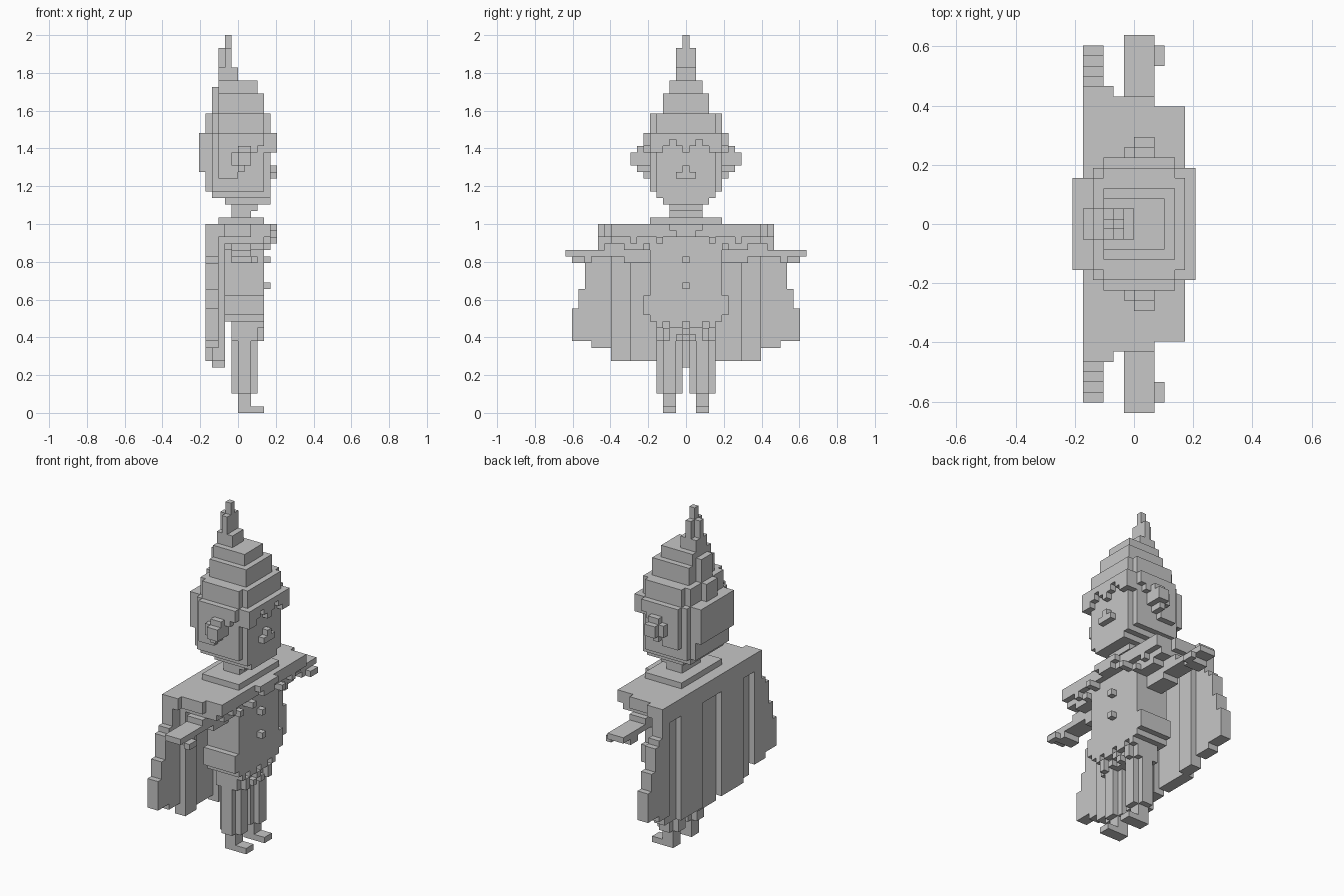
import bpy, bmesh
from mathutils import Matrix, Vector

cube = bpy.data.objects.get("Cube")
if cube:
    bpy.data.objects.remove(cube, do_unlink=True)

UNIT = 2 / 58  # one block
grey = bpy.data.materials.new("plain_grey")
grey.use_nodes = True
grey.diffuse_color = (0.57, 0.57, 0.57, 1)
bsdf = next(n for n in grey.node_tree.nodes if n.type == 'BSDF_PRINCIPLED')
bsdf.inputs["Base Color"].default_value = grey.diffuse_color


class Part:
    """A named mesh made of blocks measured in block units."""

    def __init__(self, name):
        self.name = name
        self.mesh = bmesh.new()

    def box(self, x, y, z):
        low, high = Vector((x[0], y[0], z[0])), Vector((x[1], y[1], z[1]))
        placing = Matrix.Translation((low + high) / 2 * UNIT) @ Matrix.Diagonal(((high - low) * UNIT).to_4d())
        bmesh.ops.create_cube(self.mesh, size=1, matrix=placing)

    def wide(self, x, half, z):
        self.box(x, (-half, half), z)

    def pair(self, x, y, z):
        self.box(x, y, z)
        self.box(x, (-y[1], -y[0]), z)

    def bead(self, x, y, z):
        for side in {y, -y}:
            self.box((x, x + 1), (side - 0.5, side + 0.5), (z, z + 1))

    def finish(self):
        data = bpy.data.meshes.new(self.name)
        bmesh.ops.recalc_face_normals(self.mesh, faces=self.mesh.faces)
        self.mesh.to_mesh(data)
        self.mesh.free()
        data.materials.append(grey)
        bpy.context.collection.objects.link(bpy.data.objects.new(self.name, data))


# Stepped pointed hat with a ridge behind and a small cross-shaped spire
hat = Part("hat")
hat.wide((-4, 5), 4.5, (43, 46))
hat.wide((-3, 4), 5.5, (43, 46))
hat.wide((-3, 4), 3.5, (46, 49))
hat.wide((-3, 3), 2.5, (49, 51))
hat.wide((-5, -4), 1.5, (43, 46))
hat.wide((-4, -3), 1.5, (46, 50))
hat.wide((-3, 0), 1.5, (51, 53))
hat.wide((-3, -1), 0.5, (53, 56))
hat.wide((-2, -1), 1.5, (53, 56))
hat.wide((-2, -1), 0.5, (56, 58))
hat.finish()

# Head with stepped corners and chin
head = Part("head")
head.wide((-5, 5), 4.5, (34, 43))
head.wide((-4, 4), 5.5, (34, 43))
head.wide((-4, 5), 4.5, (33, 34))
head.wide((-2, 5), 3.5, (32, 33))
head.finish()

# Hair at the back, and at the sides slanting away from the face
hair = Part("hair")
hair.wide((-6, -5), 4.5, (37, 43))
hair.wide((-3, 4), 6.5, (41, 43))
for step in range(3):
    hair.wide((-3, 3 - step), 6.5, (40 - step, 41 - step))
hair.wide((-3, 0), 6.5, (36, 38))
hair.finish()

# Scalloped fringe: bottom height for each column away from the middle
fringe = Part("fringe")
for column, bottom in enumerate((40, 41, 42, 41, 40, 40)):
    fringe.pair((5, 6), (column - 0.5, column + 0.5), (bottom, 43))
fringe.pair((4, 5), (4.5, 5.5), (40, 43))
fringe.finish()

ears = Part("ears")
ears.pair((-1, 2), (5.5, 7.5), (38, 40))
ears.pair((0, 2), (5.5, 7.5), (40, 41))
ears.pair((0, 1), (5.5, 7.5), (37, 38))
ears.pair((0, 2), (7.5, 8.5), (38, 40))
ears.finish()

nose = Part("nose")
nose.wide((5, 6), 1.5, (36, 37))
nose.wide((5, 6), 0.5, (37, 38))
nose.finish()

neck = Part("neck")
neck.wide((-1, 2), 2.5, (30, 32))
neck.wide((-1, 3), 2.5, (31, 32))
neck.wide((-3, 4), 5.5, (29, 30))
neck.finish()

# Shoulder mantle
mantle = Part("shoulder_mantle")
mantle.wide((-5, 4), 11.5, (26, 29))
mantle.wide((4, 5), 11.5, (27, 29))
mantle.wide((-5, 2), 12.5, (27, 29))
mantle.wide((-5, -2), 13.5, (27, 29))
mantle.wide((-2, 4), 9.5, (25, 26))
mantle.finish()

# Beads of the necklace and buttons of the tunic
necklace = Part("necklace")
necklace.wide((5, 6), 1.5, (27, 28))
necklace.wide((5, 6), 2.5, (28, 29))
necklace.bead(5, 4, 26)
necklace.bead(4, 4, 26)
necklace.bead(4, 6, 25)
necklace.bead(4, 8, 26)
necklace.finish()

buttons = Part("buttons")
for height in (19, 23):
    buttons.bead(4, 0, height)
buttons.finish()

tunic = Part("tunic")
tunic.wide((-2, 4), 5.5, (14, 29))
tunic.wide((-2, 4), 6.5, (15, 18))
tunic.finish()

belt = Part("belt_fringe")
for column, height in enumerate((12, 13, 13, 12, 13)):
    belt.bead(3, column, height)
belt.bead(3, 1, 11)
belt.bead(3, 3, 11)
belt.finish()

# Outstretched arms with thumbs
arms = Part("arms")
arms.pair((-1, 2), (5, 9.5), (23, 27))
arms.pair((-1, 2), (9, 12.5), (24, 26))
arms.pair((-1, 2), (12, 18.5), (24, 25))
arms.pair((2, 3), (15.5, 17.5), (23, 24))
arms.pair((-1, 2), (14.5, 16.5), (23, 24))
arms.finish()

# Cape with recessed folds and ragged outer edges
cape = Part("cape")
cape.wide((-4, -2), 2.5, (7, 27))
cape.pair((-5, -3), (2.5, 8.5), (8, 27))
cape.pair((-4, -2), (8.5, 11.5), (8, 27))
cape.pair((-5, -3), (11.5, 13.5), (10, 27))
cape.pair((-5, -3), (13.5, 14.5), (10, 24))
cape.pair((-5, -3), (14.5, 15.5), (11, 23))
cape.pair((-5, -3), (15.5, 16.5), (11, 19))
cape.pair((-5, -3), (16.5, 17.5), (11, 16))
cape.finish()

legs = Part("legs")
legs.wide((-1, 3), 4.5, (11, 14))
legs.pair((0, 2), (0.5, 4.5), (3, 14))
legs.pair((-1, 3), (1.5, 3.5), (3, 14))
legs.finish()

feet = Part("feet")
feet.pair((0, 2), (1.5, 3.5), (0, 3))
feet.pair((0, 4), (1.5, 3.5), (0, 1))
feet.finish()
